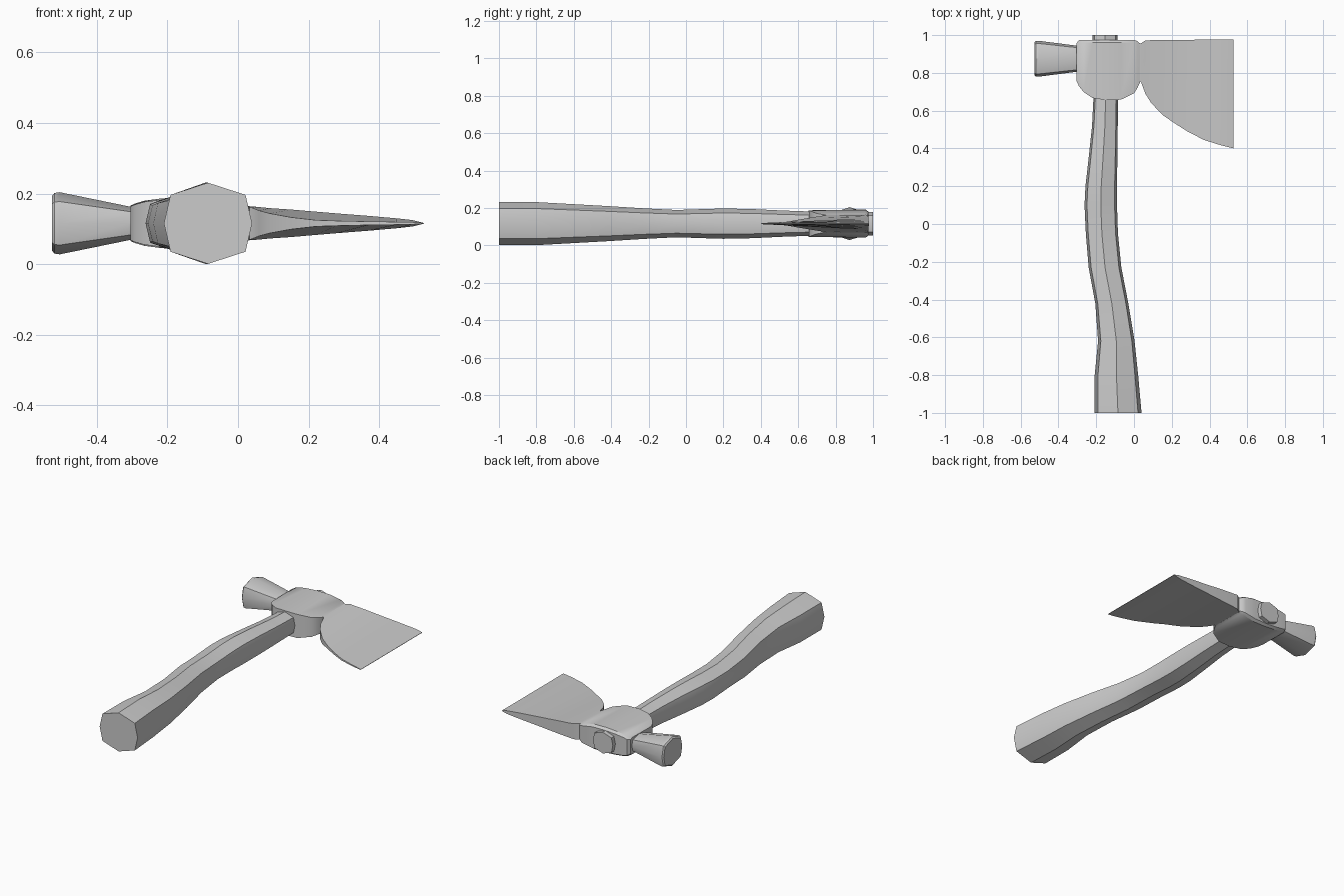
import bpy, bmesh, math

ZC = 0.116  # height of the symmetry plane


def loft(name, rings):
    """Skin closed rings of points into a capped solid."""
    bm = bmesh.new()
    vs = [[bm.verts.new(p) for p in ring] for ring in rings]
    n = len(vs[0])
    for a, b in zip(vs, vs[1:]):
        for i in range(n):
            j = (i + 1) % n
            bm.faces.new((a[i], a[j], b[j], b[i]))
    bm.faces.new(vs[0])
    bm.faces.new(vs[-1])
    bmesh.ops.recalc_face_normals(bm, faces=bm.faces)
    me = bpy.data.meshes.new(name)
    bm.to_mesh(me)
    bm.free()
    ob = bpy.data.objects.new(name, me)
    bpy.context.collection.objects.link(ob)
    bpy.ops.object.select_all(action='DESELECT')
    ob.select_set(True)
    bpy.context.view_layer.objects.active = ob
    bpy.ops.object.shade_smooth_by_angle(angle=math.radians(32))
    return ob


# Eight-sided section shared by the handle and the hammer poll
OCT = [(1, 0), (.85, .7), (0, 1), (-.85, .7), (-1, 0), (-.85, -.7), (0, -1), (.85, -.7)]

# Handle: y, left x, right x, half height
stations = [
    (-1, -.21, .04, .115), (-.8, -.208, .022, .115), (-.62, -.19, .003, .105),
    (-.42, -.205, -.03, .094), (-.23, -.24, -.067, .082), (-.05, -.255, -.085, .073),
    (.1, -.262, -.09, .078), (.2, -.257, -.09, .081), (.35, -.24, -.088, .078),
    (.52, -.222, -.086, .07), (.66, -.215, -.086, .065), (1, -.219, -.088, .063)]
loft("handle", [[((l + r) / 2 + u * (r - l) / 2, y, ZC + v * h) for u, v in OCT]
                for y, l, r, h in stations])

# Hammer poll: x, half width in y, half height
poll = [(-.28, .068, .045), (-.31, .07, .048), (-.505, .095, .088),
        (-.52, .094, .086), (-.527, .087, .078)]
loft("hammer_poll", [[(x, .875 + u * hy, ZC + v * hz) for u, v in OCT]
                     for x, hy, hz in poll])

# Head body around the eye: x, lower y, upper y, half thickness
body = [
    (-.305, .76, .955, .05), (-.292, .73, .973, .056), (-.265, .697, .975, .064),
    (-.22, .667, .975, .07), (-.15, .656, .975, .075), (-.07, .658, .975, .074),
    (0, .692, .975, .06), (.018, .72, .968, .053), (.033, .752, .955, .048)]
loft("head_body", [[(x, lo, ZC - .95 * t), (x, lo, ZC + .95 * t),
                    (x, hi - .015, ZC + t), (x, hi, ZC + .85 * t),
                    (x, hi, ZC - .85 * t), (x, hi - .015, ZC - t)]
                   for x, lo, hi, t in body])

# Blade: x, lower y, upper y, half thickness at lower and upper edge
blade = [
    (.02, .765, .95, .048, .048), (.038, .75, .957, .045, .048),
    (.06, .69, .972, .036, .046), (.09, .642, .973, .028, .043),
    (.15, .578, .974, .017, .039), (.22, .53, .975, .009, .033),
    (.28, .492, .975, .007, .028), (.37, .445, .976, .005, .021),
    (.45, .42, .977, .004, .014), (.495, .408, .978, .003, .009),
    (.527, .4, .978, .001, .001)]
loft("axe_blade", [[(x, lo, ZC - b), (x, lo, ZC + b), (x, hi, ZC + t), (x, hi, ZC - t)]
                   for x, lo, hi, b, t in blade])
